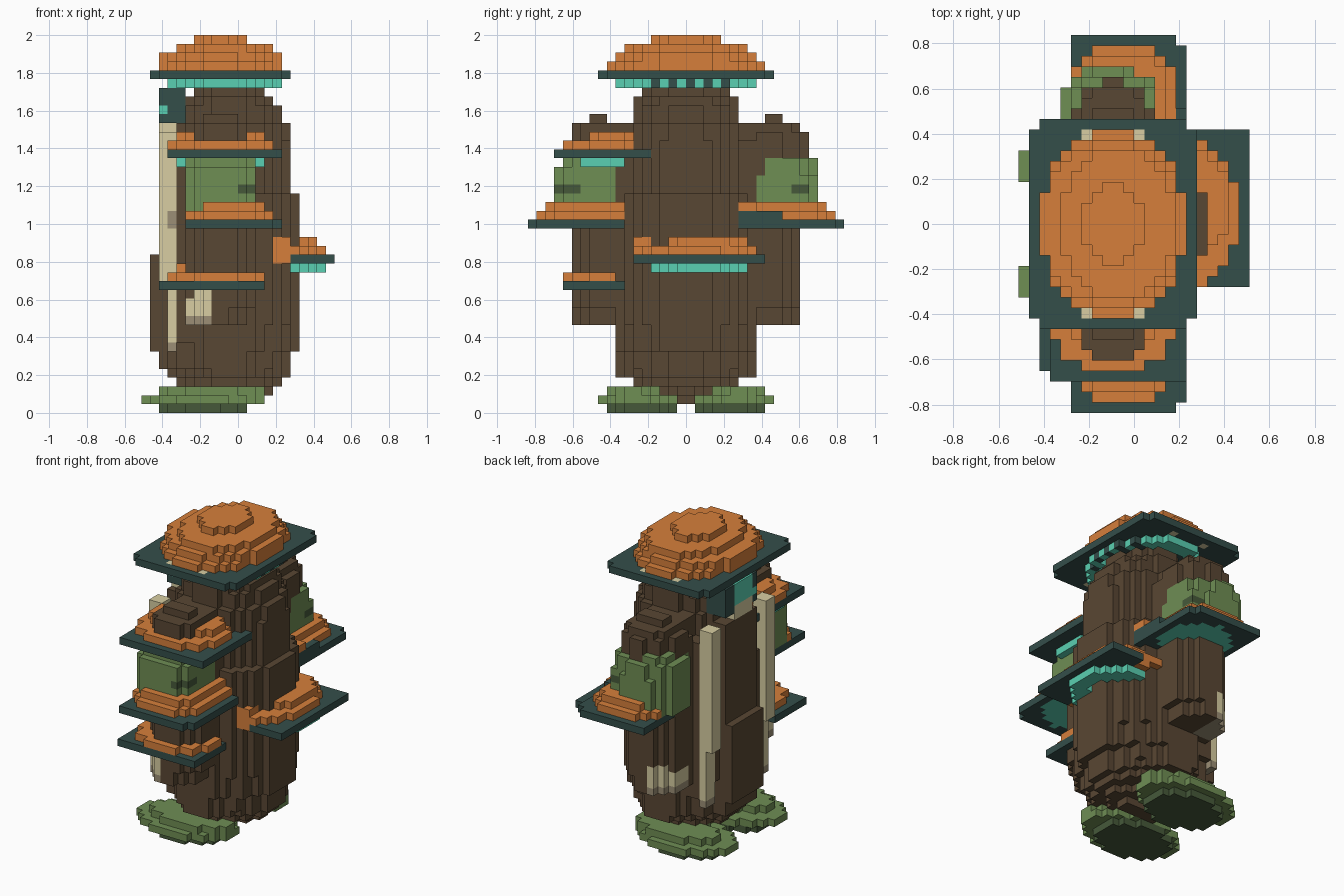
import bpy, bmesh
from mathutils import Vector

if "Cube" in bpy.data.objects:
    bpy.data.objects.remove(bpy.data.objects["Cube"], do_unlink=True)

V = 2 / 43  # block size
PALETTE = {
    "bark_brown": "594733", "cap_orange": "D67F3B", "dark_teal": "344E4A",
    "turquoise": "5AD0B2", "moss_green": "6F8E54", "deep_green": "46593A",
    "cream": "D8CEA2", "taupe": "9C8F76",
}


def linear(code):
    out = []
    for i in (0, 2, 4):
        c = int(code[i:i + 2], 16) / 255
        out.append(c / 12.92 if c <= 0.04045 else ((c + 0.055) / 1.055) ** 2.4)
    return (*out, 1)


mats = {}
for name, code in PALETTE.items():
    m = bpy.data.materials.new(name)
    m.use_nodes = True
    m.diffuse_color = linear(code)
    bsdf = next(n for n in m.node_tree.nodes if n.type == "BSDF_PRINCIPLED")
    bsdf.inputs["Base Color"].default_value = linear(code)
    mats[name] = m

grid = {}    # cell -> (part, colour)
under = {}   # cell -> colour of its underside


def put(cell, part, colour, keep):
    if not (keep and cell in grid):
        grid[cell] = (part, colour)


def disc(part, colour, zs, cx, cy, rx, ry, keep=False, power=2, hole=0):
    """Stack of elliptical block layers; hole is the open share of the radius."""
    for x in range(-12, 12):
        for y in range(-19, 19):
            d = abs((x + .5 - cx) / rx) ** power + abs((y + .5 - cy) / ry) ** power
            if hole ** power <= d <= 1:
                for z in range(*zs):
                    put((x, y, z), part, colour, keep)


def box(part, colour, xs, ys, zs, keep=False, notch=()):
    """Block of cells; corners in the columns listed by notch are left out."""
    for x in range(*xs):
        for y in range(*ys):
            if x in notch and y in (ys[0], ys[1] - 1):
                continue
            for z in range(*zs):
                put((x, y, z), part, colour, keep)


def platform(part, xs, ys, z, notch=()):
    box(part, "dark_teal", xs, ys, (z, z + 1), True, notch)


# trunk, tapered at both ends
for z0, z1, cx, rx, ry, power in [
        (1, 2, -1, 3, 1, 2), (2, 3, -1, 5, 3, 2), (3, 4, -1, 6, 6, 1.8),
        (4, 5, -1, 7, 8, 1.7), (5, 7, -1.5, 7.5, 8, 1.8), (7, 10, -1, 8, 8, 1.9),
        (10, 25, -1, 8, 8, 2), (25, 31, -1, 7, 7, 2), (31, 33, -1, 7, 7, 1.8),
        (33, 35, -1, 6, 6, 1.9), (35, 36, -1, 5, 6, 2), (36, 38, -1, 4, 5, 2)]:
    disc("trunk", "bark_brown", (z0, z1), cx, 0, rx, ry, power=power)
box("trunk", "bark_brown", (-10, -8), (-3, 4), (7, 18))
box("trunk", "bark_brown", (-9, -7), (-3, 4), (5, 32))

# front and back limbs with pale patches low down
for side, name in ((-1, "front_limb"), (1, "back_limb")):
    disc(name, "bark_brown", (10, 12), -2.5, side * 9, 3.5, 4)
    disc(name, "bark_brown", (12, 31), -2, side * 9, 4, 4)
    disc(name, "bark_brown", (31, 33), -2, side * 9, 3.5, 4)
    disc(name, "bark_brown", (33, 34), -2, side * 10, 2, 1.5)
    for (x, y, z), (part, _) in list(grid.items()):
        if part == name and z < 14 and x < -3 and abs(y) > 7 and z - x < 19:
            grid[x, y, z] = (name, "taupe" if z == 10 else "cream")

# pale stripes and hanging growth on the right flank
for ys in ((-7, -5), (5, 7)):
    box("trunk", "bark_brown", (-7, -4), ys, (8, 30))
    box("pale_stripe", "cream", (-9, -7), ys, (15, 32))
    box("pale_stripe", "cream", (-8, -7), ys, (8, 15))
    box("pale_stripe", "taupe", (-8, -7), ys, (7, 8))
box("pale_stripe", "taupe", (-8, -7), (-7, -6), (21, 23))
box("flank_growth", "dark_teal", (-9, -6), (-3, 4), (33, 37))
box("flank_growth", "turquoise", (-9, -8), (-2, 2), (34, 37))
box("flank_growth", "turquoise", (-9, -8), (-3, -2), (34, 35))
box("flank_growth", "cream", (-9, -7), (-2, 2), (32, 34))

# roof slab, hanging fringe and stepped cap
platform("roof_slab", (-10, 6), (-10, 10), 38, notch=(-10, 5))
disc("roof_fringe", "turquoise", (37, 38), -1.5, 0, 6.5, 8, True, hole=.8)
for cell, (part, _) in list(grid.items()):
    if part == "roof_fringe" and cell[1] % 2 == 0 and abs(cell[1]) < 6:
        grid[cell] = (part, "dark_teal")
for z, cx, rx, ry in [(39, -2, 7, 9), (40, -2, 7, 8), (41, -1.5, 5.5, 7), (42, -2, 3, 4)]:
    disc("roof_cap", "cap_orange", (z, z + 1), cx, 0, rx, ry)
for x in (-5, 0):
    for y in (-9, 8):
        grid.pop((x, y, 39), None)
        grid[x, y, 38] = ("roof_slab", "cream")

# front and back mossy huts on the middle platforms
disc("front_hut", "moss_green", (22, 28), -2, -11, 4.5, 4, power=3)
disc("front_hut", "moss_green", (28, 29), -2, -11, 4, 3.5, power=3)
disc("back_hut", "moss_green", (22, 27), -2.3, 11, 4.6, 4, power=2.3)
disc("back_hut", "moss_green", (27, 29), -2.5, 11, 4.4, 3.9)
disc("back_hut", "moss_green", (29, 30), -3, 11, 3.5, 3.5)
disc("back_limb", "bark_brown", (29, 32), -2, 9.5, 3.6, 4.3)
for (x, y, z), (part, _) in list(grid.items()):
    if part.endswith("hut") and z == 25 and x >= 0 and abs(y + .5) > 12:
        grid[x, y, z] = (part, "deep_green")

# middle platforms with stepped orange shelves and bright underside patches
for side, name in ((-1, "front"), (1, "back")):
    ys = (-18, -6) if side < 0 else (4, 18)
    platform(name + "_platform", (-6, 5), ys, 21, notch=(4,))
    for x in range(-5, 4):
        for y in range(*ys):
            if ((x + 1) / 4.6) ** 2 + ((y + .5 - side * 11.5) / 5) ** 2 <= 1:
                under[x, y, 21] = "turquoise"
    if side > 0:
        box("back_platform", "dark_teal", (4, 5), (4, 11), (22, 23), True)
        box("back_shelf", "cap_orange", (3, 5), (5, 8), (23, 24), True)
    for z, r in ((22, 5), (23, 4.2)):
        disc(name + "_shelf", "cap_orange", (z, z + 1), -1, side * 12, r, r, True, 2.8)
        disc(name + "_shelf", "cap_orange", (z, z + 1), -1, side * 9, r, 4, True, 2.8)

# upper front platform with fringe
platform("upper_platform", (-8, 5), (-15, -3), 29)
disc("upper_fringe", "turquoise", (28, 29), -2, -9.5, 5, 3, True, 4)
disc("upper_shelf", "cap_orange", (30, 31), -2, -9, 6, 5, True, 2.4)
disc("upper_shelf", "cap_orange", (31, 32), -2, -8.5, 5, 3, True, 3)

# lower front platform
platform("lower_platform", (-9, 3), (-14, -7), 14)
disc("lower_shelf", "cap_orange", (15, 16), -2.5, -9.5, 5.5, 4.5, True)
disc("lower_shelf", "cap_orange", (16, 17), -2.5, -8, 4.5, 2, True, 3)

# platform on the left flank
platform("side_platform", (6, 11), (-6, 9), 17)
disc("side_fringe", "turquoise", (16, 17), 5, 1.5, 5, 5.5, True, hole=.6)
box("side_shelf", "cap_orange", (4, 6), (-6, -4), (17, 20))
box("side_shelf", "cap_orange", (4, 6), (-4, 8), (17, 19), True)
disc("side_shelf", "cap_orange", (18, 19), 4.5, 1, 5.5, 7, True, 2.3)
disc("side_shelf", "cap_orange", (19, 20), 4.5, 2, 4.5, 5, True, 2.4)

# two leafy foot pads
for side, name in ((-1, "front_pad"), (1, "back_pad")):
    disc(name, "deep_green", (0, 1), -4, side * 5, 5, 4)
    disc(name, "moss_green", (1, 2), -4, side * 5.5, 7, 4.5, True)
    disc(name, "moss_green", (2, 3), -3, side * 6, 6, 3, True)

# turn every part into a mesh of its exposed block faces
SIDES = [Vector(d) for d in ((1, 0, 0), (-1, 0, 0), (0, 1, 0), (0, -1, 0), (0, 0, 1), (0, 0, -1))]
names = list(PALETTE)
for part in sorted({p for p, _ in grid.values()}):
    cells = [(c, col) for c, (p, col) in grid.items() if p == part]
    used = {col for _, col in cells} | {under[c] for c, _ in cells if c in under}
    slots = [n for n in names if n in used]
    bm = bmesh.new()
    corners = {}

    def vert(p):
        key = tuple(round(a * 2) for a in p)
        if key not in corners:
            corners[key] = bm.verts.new(p * V)
        return corners[key]

    for cell, colour in cells:
        centre = Vector(cell) + Vector((.5, .5, .5))
        for n in SIDES:
            if tuple(int(a + b) for a, b in zip(cell, n)) in grid:
                continue
            u = Vector((n.y, n.z, n.x)) / 2
            w = n.cross(u)
            mid = centre + n / 2
            face = bm.faces.new([vert(mid + q) for q in (-u - w, u - w, u + w, w - u)])
            face.material_index = slots.index(under.get(cell, colour) if n.z < 0 else colour)
    mesh = bpy.data.meshes.new(part)
    bm.to_mesh(mesh)
    bm.free()
    for s in slots:
        mesh.materials.append(mats[s])
    bpy.context.collection.objects.link(bpy.data.objects.new(part, mesh))
